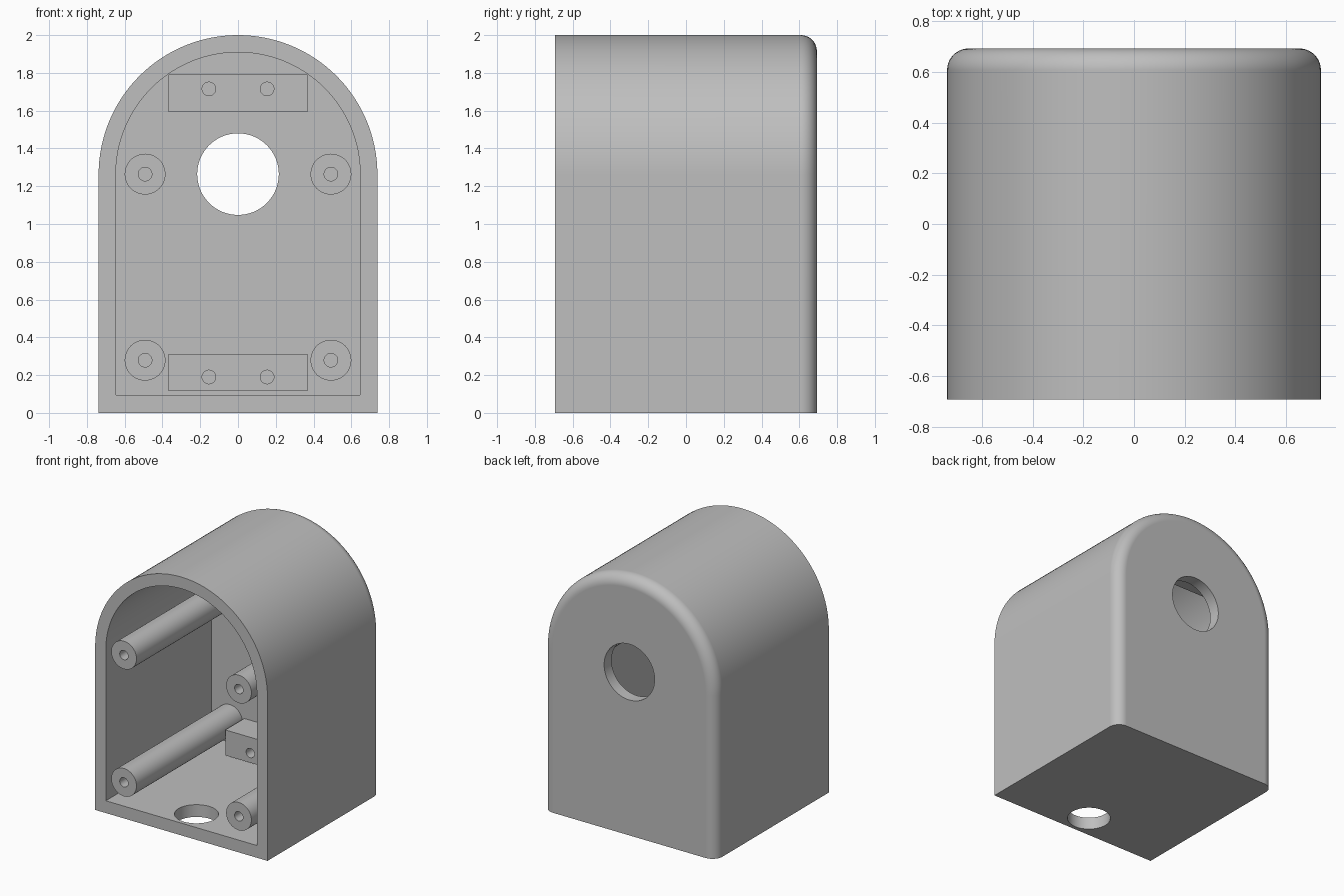
import bpy, bmesh
from math import sin, cos, pi, radians

if "Cube" in bpy.data.objects:
    bpy.data.objects.remove(bpy.data.objects["Cube"])

HALF, DEPTH, ARC_Z = 0.738, 0.693, 1.262   # half width, half depth, arch centre height
WALL, FILLET = 0.091, 0.085
BACK = DEPTH - WALL                        # inner face of the back wall

grey = bpy.data.materials.new("grey plastic")
grey.use_nodes = True
colour = (0.52, 0.52, 0.52, 1)
grey.diffuse_color = colour
grey.node_tree.nodes["Principled BSDF"].inputs["Base Color"].default_value = colour


def arch(r, y, floor=0.0, steps=64):
    """Ring with a flat bottom, straight sides and a round top."""
    ring = [(r * cos(pi * i / steps), y, ARC_Z + r * sin(pi * i / steps)) for i in range(steps + 1)]
    return ring + [(-r, y, floor), (r, y, floor)]


def circle(r, x, y, z, steps=48):
    return [(x + r * cos(2 * pi * i / steps), y, z + r * sin(2 * pi * i / steps)) for i in range(steps)]


def loft(name, rings):
    """Skin a list of rings and cap both ends."""
    bm = bmesh.new()
    loops = [[bm.verts.new(p) for p in ring] for ring in rings]
    n = len(loops[0])
    for a, b in zip(loops, loops[1:]):
        for i in range(n):
            j = (i + 1) % n
            bm.faces.new((a[i], a[j], b[j], b[i]))
    bm.faces.new(loops[0])
    bm.faces.new(loops[-1])
    bmesh.ops.recalc_face_normals(bm, faces=bm.faces)
    mesh = bpy.data.meshes.new(name)
    bm.to_mesh(mesh)
    bm.free()
    obj = bpy.data.objects.new(name, mesh)
    bpy.context.collection.objects.link(obj)
    mesh.materials.append(grey)
    return obj


def select(obj):
    bpy.ops.object.select_all(action='DESELECT')
    obj.select_set(True)
    bpy.context.view_layer.objects.active = obj


def cut(obj, cutter):
    """Subtract the cutter, then throw it away."""
    cutter.hide_render = True
    select(obj)
    mod = obj.modifiers.new("cut", 'BOOLEAN')
    mod.operation, mod.solver, mod.object = 'DIFFERENCE', 'EXACT', cutter
    bpy.ops.object.modifier_apply(modifier=mod.name)
    bpy.data.objects.remove(cutter)


def finish(obj):
    select(obj)
    bpy.ops.object.shade_smooth_by_angle(angle=radians(30))
    obj.modifiers.new("even shading", 'WEIGHTED_NORMAL').keep_sharp = True


# Arched housing, rounded along the back edge of the sides and top
rings = [arch(HALF, -DEPTH)]
for i in range(11):
    a = pi / 2 * i / 10
    rings.append(arch(HALF - FILLET * (1 - cos(a)), DEPTH - FILLET * (1 - sin(a))))
housing = loft("housing", rings)

# Open front cavity
inner = HALF - WALL
cut(housing, loft("cavity_cutter", [arch(inner, y, 0.095) for y in (-1, BACK)]))

# Round opening in the back wall and cable hole in the floor
cut(housing, loft("back_hole_cutter", [circle(0.216, 0, y, 1.264, 96) for y in (0.5, 0.9)]))
floor_hole = loft("floor_hole_cutter", [circle(0.155, 0, y, 0, 64) for y in (-0.2, 0.2)])
floor_hole.rotation_euler.x = pi / 2
floor_hole.location.y = -0.508
cut(housing, floor_hole)
finish(housing)

# Four screw posts with blind holes, reaching the front rim
for side, x in (("left", 0.492), ("right", -0.492)):
    for level, z in (("lower", 0.279), ("upper", 1.264)):
        profile = [(0.108, BACK + 0.01), (0.108, -DEPTH), (0.036, -DEPTH), (0.036, 0.0)]
        finish(loft(f"{level}_{side}_post", [circle(r, x, y, z) for r, y in profile]))

# Two mounting blocks on the back wall, each with a pair of screw holes
BLOCK_FRONT = 0.37
for level, low, hole_z in (("lower", 0.115, 0.19), ("upper", 1.594, 1.715)):
    high = low + 0.197
    block = loft(f"{level}_mounting_block", [
        [(-0.368, y, low), (0.368, y, low), (0.368, y, high), (-0.368, y, high)]
        for y in (BLOCK_FRONT, BACK + 0.01)])
    for x in (-0.154, 0.154):
        cut(block, loft("screw_hole_cutter", [circle(0.036, x, y, hole_z) for y in (0.2, BACK - 0.02)]))
    finish(block)
